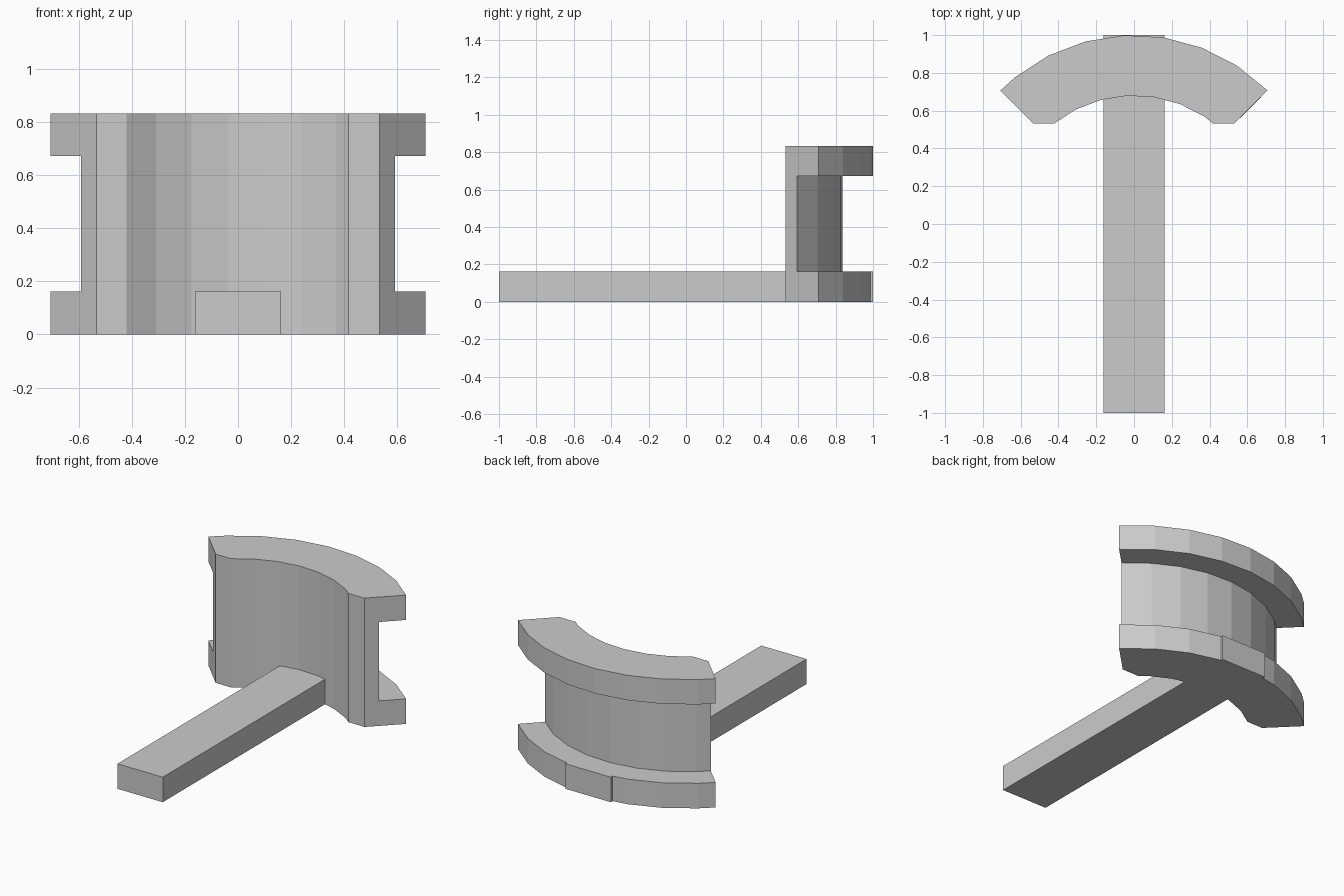
import bpy, bmesh
from math import cos, sin, radians

if "Cube" in bpy.data.objects:
    bpy.data.objects.remove(bpy.data.objects["Cube"])


def add_object(name, bm):
    bmesh.ops.recalc_face_normals(bm, faces=bm.faces)
    mesh = bpy.data.meshes.new(name)
    bm.to_mesh(mesh)
    bm.free()
    obj = bpy.data.objects.new(name, mesh)
    bpy.context.collection.objects.link(obj)
    return obj


# Curved channel: C-shaped section (radius, z) swept through a quarter turn
BASE, GROOVE_TOP, TOP = 0.162, 0.672, 0.833
section = [(0.68, 0), (1, 0), (1, BASE), (0.838, BASE),
           (0.838, GROOVE_TOP), (1, GROOVE_TOP), (1, TOP), (0.68, TOP)]
angles = [45, 57, 69, 81, 93, 105, 117, 129, 135]

bm = bmesh.new()
rings = [[bm.verts.new((r * cos(radians(a)), r * sin(radians(a)), z))
          for r, z in section] for a in angles]
n = len(section)
for a, b in zip(rings, rings[1:]):
    for i in range(n):
        j = (i + 1) % n
        bm.faces.new((a[i], a[j], b[j], b[i]))
bm.faces.new(rings[0])
bm.faces.new(rings[-1])

# Flat front faces where the inner corners are trimmed off
cut = bmesh.ops.bisect_plane(bm, geom=bm.verts[:] + bm.edges[:] + bm.faces[:],
                             plane_co=(0, 0.533, 0), plane_no=(0, -1, 0),
                             clear_outer=True)
edges = [e for e in bm.edges if e.is_boundary]
bmesh.ops.holes_fill(bm, edges=edges, sides=0)
add_object("curved_channel", bm)

# Long flat bar running through the lower flange
bm = bmesh.new()
bmesh.ops.create_cube(bm, size=1)
bmesh.ops.scale(bm, vec=(0.324, 2, BASE), verts=bm.verts)
bmesh.ops.translate(bm, vec=(0, 0, BASE / 2), verts=bm.verts)
add_object("base_bar", bm)
